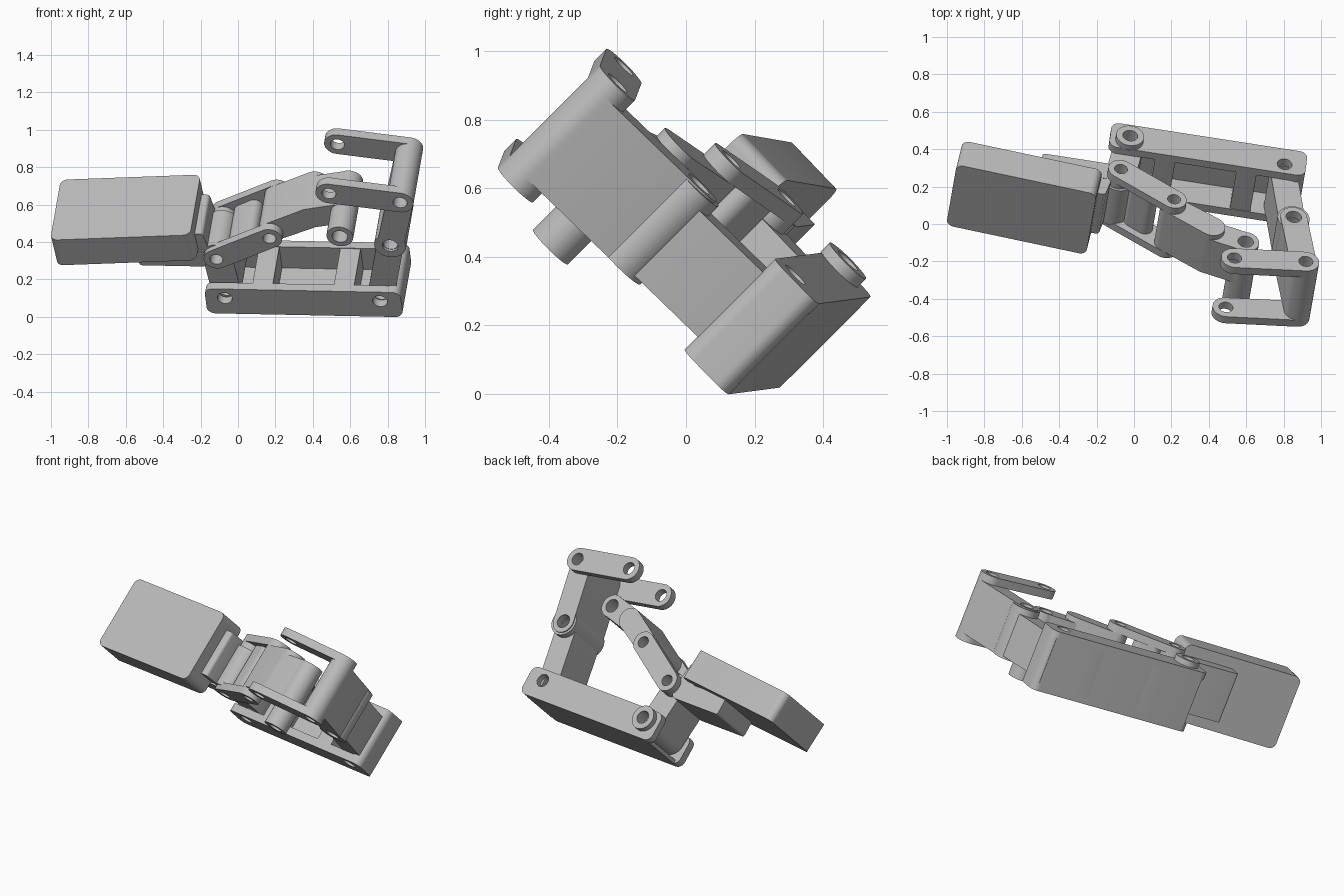
import bpy, bmesh, math
from mathutils import Vector, Matrix
from mathutils.geometry import convex_hull_2d

if "Cube" in bpy.data.objects:
    bpy.data.objects.remove(bpy.data.objects["Cube"])

grey = bpy.data.materials.new("plain grey")
grey.use_nodes = True
GREY = (0.5, 0.5, 0.5, 1)
grey.diffuse_color = GREY
grey.node_tree.nodes["Principled BSDF"].inputs["Base Color"].default_value = GREY

# Tilted frame: U along the base, V upward in the linkage plane, H along the hinges
U = Vector((0.988, -0.153, -0.02)).normalized()
H = Vector((0.122, 0.70, 0.70))
H = (H - U * H.dot(U)).normalized()
V = U.cross(H)


def frame(x, y, z, origin):
    m = Matrix((x, y, z)).transposed().to_4x4()
    m.translation = origin
    return m


def circle(p, r, n=40):
    return [Vector((p[0] + r * math.cos(2 * math.pi * i / n),
                    p[1] + r * math.sin(2 * math.pi * i / n))) for i in range(n)]


def hull(discs):
    pts = [q for p, r in discs for q in circle(p, r)]
    return [pts[i] for i in convex_hull_2d(pts)]


def solid(name, outline, holes, depth, matrix):
    """Extrude an outline with round holes, centred on the frame's plane."""
    cu = bpy.data.curves.new(name, 'CURVE')
    cu.dimensions = '2D'
    cu.fill_mode = 'BOTH'
    cu.extrude = depth / 2
    for loop in [outline] + [circle(p, r) for p, r in holes]:
        sp = cu.splines.new('POLY')
        sp.points.add(len(loop) - 1)
        for pt, q in zip(sp.points, loop):
            pt.co = (q[0], q[1], 0, 1)
        sp.use_cyclic_u = True
    ob = bpy.data.objects.new(name, cu)
    bpy.context.collection.objects.link(ob)
    ob.matrix_world = matrix
    bpy.ops.object.select_all(action='DESELECT')
    ob.select_set(True)
    bpy.context.view_layer.objects.active = ob
    bpy.ops.object.convert(target='MESH')
    ob = bpy.context.view_layer.objects.active
    bm = bmesh.new()
    bm.from_mesh(ob.data)
    bmesh.ops.remove_doubles(bm, verts=bm.verts, dist=1e-5)
    bmesh.ops.recalc_face_normals(bm, faces=bm.faces)
    bm.to_mesh(ob.data)
    bm.free()
    ob.data.materials.clear()
    ob.data.materials.append(grey)
    bpy.ops.object.shade_smooth_by_angle(angle=math.radians(30))
    return ob


def plate(name, discs, b0, b1, holes=()):
    """Profile in the linkage plane, spanning b0..b1 along the hinges."""
    return solid(name, hull(discs), holes, b1 - b0,
                 frame(U, V, -H, H * (b0 + b1) / 2))


def link(name, p, q, r, b0, b1, hole=0.038):
    return plate(name, [(p, r), (q, r)], b0, b1, [(p, hole), (q, hole)])


def box(name, a0, a1, c0, c1, b0, b1, r=0.001):
    return plate(name, [((a, c), r) for a in (a0 + r, a1 - r)
                        for c in (c0 + r, c1 - r)], b0, b1)


# Pivot points in the linkage plane
base_rear, base_front = (-0.10, -0.05), (0.74, -0.05)
arm_mid, arm_top, hook_end = (0.826, 0.33), (0.92, 0.70), (0.54, 0.757)
lever_pin, knee, coupler_end = (-0.125, 0.21), (0.178, 0.375), (0.59, 0.53)

# Base: side walls, floor and cross bars
A0, A1, C0, C1 = -0.205, 0.855, -0.166, 0.018
R = 0.045
corners = [((a, c), R) for a in (A0 + R, A1 - R) for c in (C0 + R, C1 - R)]
pins = [(base_rear, 0.04), (base_front, 0.04)]
for side, b0, b1 in (("right", 0.19, 0.24), ("left", 0.52, 0.567)):
    plate("base_wall_" + side, corners, b0, b1, pins)
box("base_floor", A0 + 0.03, A1 - 0.03, C0, C0 + 0.025, 0.235, 0.525)
box("base_bar_rear", 0.05, 0.16, C0, C1 - 0.004, 0.235, 0.525)
box("base_bar_middle", 0.49, 0.60, C0, C1 - 0.004, 0.235, 0.525)
plate("base_end_wall", [((A1 - R, C0 + R), R), ((A1 - R, C1 - R), R)], 0.235, 0.525)
plate("base_pin_boss", [(base_rear, 0.075)], 0.565, 0.602, [(base_rear, 0.04)])

# Bent front arm and its middle boss
link("front_arm_lower", base_front, arm_mid, 0.072, 0.245, 0.515, 0.04)
link("front_arm_upper", arm_mid, arm_top, 0.072, 0.23, 0.562, 0.042)
plate("front_arm_boss", [(arm_mid, 0.086)], 0.23, 0.555, [(arm_mid, 0.05)])

# Paired hook links on the arm top
for side, b0, b1 in (("right", 0.185, 0.235), ("left", 0.56, 0.61)):
    link("hook_link_" + side, arm_top, hook_end, 0.072, b0, b1)

# Coupler from the knee to the long barrel
crest = (0.40, 0.487)
plate("coupler_rear", [(knee, 0.066), (crest, 0.07)], 0.267, 0.553, [(knee, 0.035)])
plate("coupler_front", [(crest, 0.07), (coupler_end, 0.07)], 0.267, 0.52,
      [(coupler_end, 0.042)])
plate("coupler_barrel", [(coupler_end, 0.072)], 0.09, 0.52, [(coupler_end, 0.042)])

# Paired knee links with a web between them
for side, b0, b1 in (("right", 0.22, 0.267), ("left", 0.553, 0.60)):
    link("knee_link_" + side, lever_pin, knee, 0.068, b0, b1, 0.035)
plate("knee_web", [((-0.02, 0.25), 0.045), ((0.05, 0.29), 0.045)], 0.267, 0.553)

# Lever: rocker, neck and foot below the grip
link("lever_rocker", base_rear, lever_pin, 0.08, 0.25, 0.515, 0.038)
plate("lever_pin_barrel", [(lever_pin, 0.068)], 0.25, 0.553, [(lever_pin, 0.035)])
plate("lever_neck", [((-0.26, 0.35), 0.02), ((-0.205, 0.35), 0.02),
                     ((-0.185, 0.24), 0.02), ((-0.19, 0.16), 0.02),
                     ((-0.26, 0.16), 0.02)], 0.25, 0.55)
box("lever_foot", -0.55, -0.19, 0.135, 0.25, 0.24, 0.552, 0.015)

# Grip block, tilted a little, rounded at its upright corners
tilt = math.radians(4.5)
GU = U * math.cos(tilt) + V * math.sin(tilt)
GV = GU.cross(H)
centre = U * -0.611 + V * 0.325 + H * 0.39
r = 0.04
solid("grip_block", hull([((s * (0.3825 - r), t * (0.23 - r)), r)
                          for s in (-1, 1) for t in (-1, 1)]), [], 0.19,
      frame(GU, H, GV, centre))
